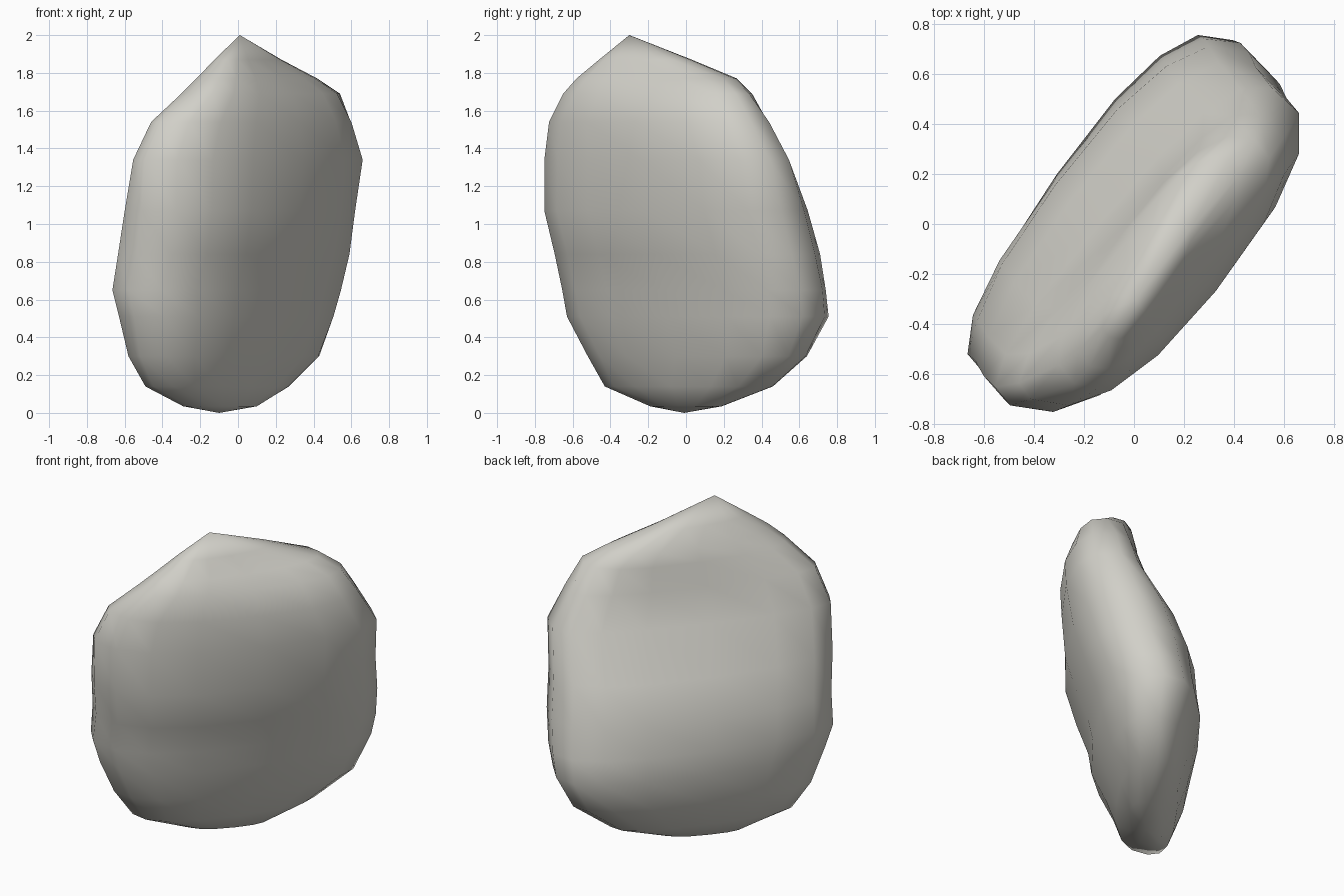
import bpy, bmesh, math
from mathutils import Vector

if "Cube" in bpy.data.objects:
    bpy.data.objects.remove(bpy.data.objects["Cube"])

SIDES = 16
X, Y = Vector((1, 0, 0)), Vector((0, 1, 0))
U = Vector((0.54, 0.84, 0))                 # long direction of the slab in plan
N = Vector((0.84, -0.54, 0)).normalized()   # thickness direction

# leaning slab: height, x range, y range, thickness range
LEVELS = [
    (0.035, -0.29, 0.10, -0.19, 0.19, -0.18, 0.04),
    (0.14, -0.49, 0.27, -0.43, 0.46, -0.25, 0.12),
    (0.30, -0.58, 0.43, -0.52, 0.64, -0.31, 0.19),
    (0.51, -0.63, 0.505, -0.63, 0.755, -0.35, 0.26),
    (0.65, -0.665, 0.545, -0.655, 0.74, -0.35, 0.30),
    (0.84, -0.635, 0.59, -0.695, 0.71, -0.34, 0.36),
    (1.07, -0.60, 0.62, -0.75, 0.645, -0.25, 0.43),
    (1.34, -0.555, 0.66, -0.75, 0.545, -0.12, 0.47),
    (1.54, -0.46, 0.60, -0.725, 0.44, -0.04, 0.47),
    (1.69, -0.30, 0.54, -0.65, 0.35, -0.03, 0.38),
    (1.77, -0.22, 0.42, -0.58, 0.27, 0.01, 0.32),
    (1.87, -0.125, 0.23, -0.46, 0.03, 0.07, 0.25),
]


def rounded(v, power=0.8):
    return math.copysign(abs(v) ** power, v)


def fit(points, axis, low, high):
    """Stretch points along an axis so that they span low to high."""
    vals = [p.dot(axis) for p in points]
    a, b = min(vals), max(vals)
    for p, v in zip(points, vals):
        p += axis * (low + (v - a) * (high - low) / (b - a) - v)


def ring(bm, z, x0, x1, y0, y1, n0, n1):
    """One rounded cross-section of the stone."""
    sines = [math.sin(2 * math.pi * i / SIDES) for i in range(SIDES)]
    points = []
    for i, s in enumerate(sines):
        c = math.cos(2 * math.pi * i / SIDES)
        points.append(U * (y1 - y0) * 0.55 * rounded(c) + N * (n1 - n0) * 0.5 * rounded(s))
    for _ in range(4):
        fit(points, N, n0, n1)
        fit(points, X, x0, x1)
        fit(points, Y, y0, y1)
    # swell the two broad faces to their full thickness
    vals = [p.dot(N) for p in points]
    front, back = n1 - max(vals), n0 - min(vals)
    for p, s in zip(points, sines):
        p += N * (front if s > 0 else back) * abs(s)
    fit(points, X, x0, x1)
    fit(points, Y, y0, y1)
    return [bm.verts.new((p.x, p.y, z)) for p in points]


# stone body: stacked rings closed by a rounded base and a pointed peak
bm = bmesh.new()
rings = [ring(bm, *level) for level in LEVELS]
base = bm.verts.new((-0.10, -0.01, 0.0))
peak = bm.verts.new((0.01, -0.30, 2.0))
for i in range(SIDES):
    j = (i + 1) % SIDES
    for low, high in zip(rings, rings[1:]):
        bm.faces.new((low[i], low[j], high[j], high[i]))
    bm.faces.new((base, rings[0][j], rings[0][i]))
    bm.faces.new((peak, rings[-1][i], rings[-1][j]))
bmesh.ops.recalc_face_normals(bm, faces=bm.faces)

mesh = bpy.data.meshes.new("stone")
bm.to_mesh(mesh)
bm.free()
mesh.shade_smooth()

grey = bpy.data.materials.new("stone grey")
grey.diffuse_color = (0.64, 0.63, 0.58, 1)
grey.use_nodes = True
grey.node_tree.nodes["Principled BSDF"].inputs["Base Color"].default_value = grey.diffuse_color
mesh.materials.append(grey)
stone = bpy.data.objects.new("stone", mesh)
bpy.context.collection.objects.link(stone)
